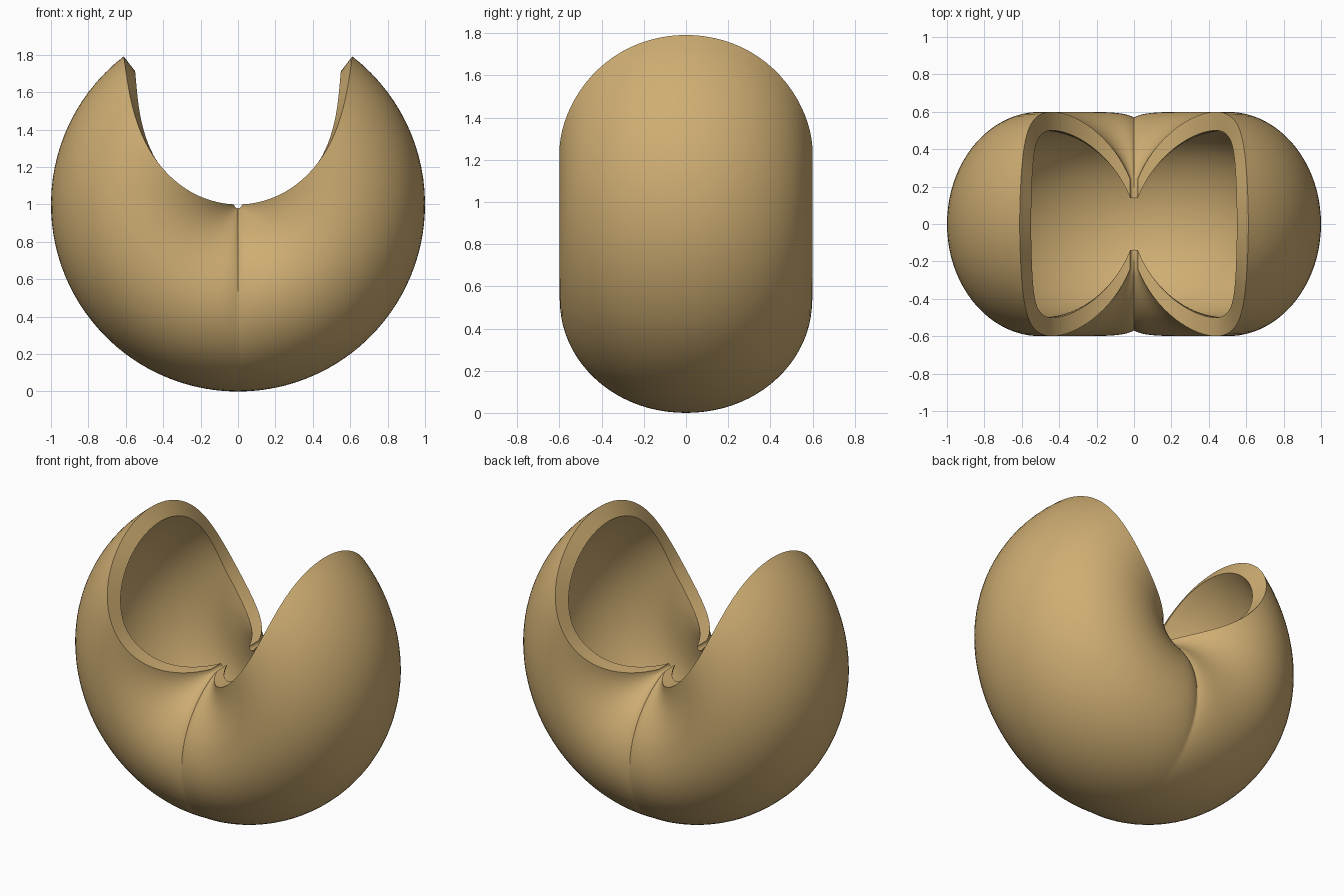
import bpy, bmesh, math

if "Cube" in bpy.data.objects:
    bpy.data.objects.remove(bpy.data.objects["Cube"])

NU, NV = 72, 96          # around the shell section / along the fold
WALL = 0.1
PHI_MAX = math.pi - math.asin(0.4)


def section(phi):
    """Outer and inner (radius, y) of the folded shell section."""
    c, s = math.cos(phi), math.sin(phi)
    r = 0.5 + 0.5 * c - 0.025 * ((1 - c) / 2) ** 4
    y = 0.6 * s
    cut = WALL * (s if c > 0 else math.copysign(1, s))
    return (r, y), (r - WALL * max(c, 0), y - cut)


def point(r, y, phi, ang):
    """Sweep a section point about the y axis, pinched slightly at the seam."""
    fold = 0.05 * math.exp(-abs(ang) / 0.12) * math.sin(min(abs(phi), math.pi / 2))
    y *= 1 - fold
    return (r * math.sin(ang), y, 1 - r * math.cos(ang))


bm = bmesh.new()
layers = ([], [])
for i in range(NU + 1):
    phi = PHI_MAX * (2 * i / NU - 1)
    profile = section(phi)
    r0 = profile[0][0]
    # the rim climbs further the further it is from the pinch
    end = math.pi / 2 + math.radians(57.5) * r0 * (1 - 0.09 * r0 ** 4)
    for layer, (r, y) in zip(layers, profile):
        row = []
        for j in range(NV + 1):
            t = 2 * j / NV - 1
            ang = end * math.copysign(abs(t) ** 1.3, t)
            row.append(bm.verts.new(point(r, y, phi, ang)))
        layer.append(row)
outer, inner = layers

# outer and inner walls
for i in range(NU):
    for j in range(NV):
        for g in layers:
            bm.faces.new((g[i][j], g[i + 1][j], g[i + 1][j + 1], g[i][j + 1]))

# rim closing the two walls
for j in range(NV):
    for i in (0, NU):
        bm.faces.new((outer[i][j], outer[i][j + 1], inner[i][j + 1], inner[i][j]))
for i in range(NU):
    for j in (0, NV):
        bm.faces.new((outer[i][j], outer[i + 1][j], inner[i + 1][j], inner[i][j]))
bmesh.ops.recalc_face_normals(bm, faces=bm.faces)

mesh = bpy.data.meshes.new("folded_cookie")
bm.to_mesh(mesh)
bm.free()
cookie = bpy.data.objects.new("folded_cookie", mesh)
bpy.context.collection.objects.link(cookie)

# baked golden colour
mat = bpy.data.materials.new("baked_dough")
mat.diffuse_color = (0.62, 0.42, 0.17, 1)
mat.use_nodes = True
mat.node_tree.nodes["Principled BSDF"].inputs["Base Color"].default_value = mat.diffuse_color
mesh.materials.append(mat)

bpy.context.view_layer.objects.active = cookie
cookie.select_set(True)
bpy.ops.object.shade_smooth_by_angle(angle=math.radians(50))
